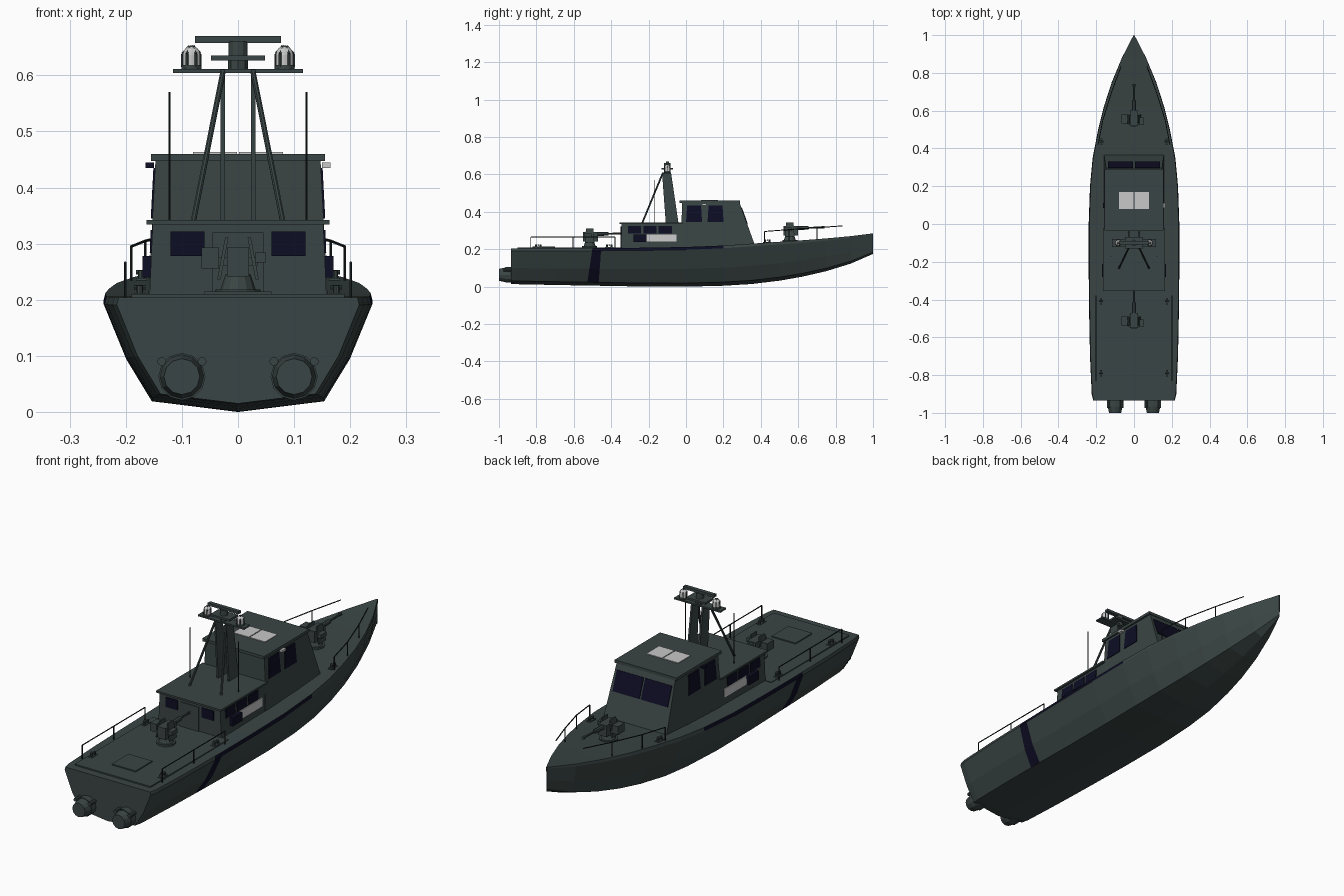
import bpy, bmesh, math
from mathutils import Vector, Matrix

if "Cube" in bpy.data.objects:
    bpy.data.objects.remove(bpy.data.objects["Cube"])


def material(name, rgb):
    m = bpy.data.materials.new(name)
    m.diffuse_color = (*rgb, 1)
    m.use_nodes = True
    m.node_tree.nodes["Principled BSDF"].inputs["Base Color"].default_value = m.diffuse_color
    return m


GREEN = material("dark_green_grey", (.042, .06, .058))
NAVY = material("navy_glass", (.004, .004, .018))
PALE = material("pale_grey", (.58, .58, .58))
BLACK = material("dark_rail", (.012, .016, .016))


def finish(name, bm, *mats):
    bmesh.ops.recalc_face_normals(bm, faces=bm.faces)
    me = bpy.data.meshes.new(name)
    bm.to_mesh(me)
    bm.free()
    ob = bpy.data.objects.new(name, me)
    bpy.context.collection.objects.link(ob)
    for m in mats:
        me.materials.append(m)
    return ob


def hull_of(name, pts, mat=GREEN):
    bm = bmesh.new()
    for p in pts:
        bm.verts.new(p)
    bmesh.ops.convex_hull(bm, input=bm.verts)
    bmesh.ops.dissolve_limit(bm, angle_limit=.01, verts=bm.verts, edges=bm.edges)
    return finish(name, bm, mat)


def box(name, x0, x1, y0, y1, z0, z1, mat=GREEN):
    return hull_of(name, [(x, y, z) for x in (x0, x1) for y in (y0, y1) for z in (z0, z1)], mat)


def plate(name, quad, off, mat):
    q = [Vector(p) for p in quad]
    o = Vector(off)
    return hull_of(name, [p - o for p in q] + [p + o for p in q], mat)


def rod(name, a, b, r, mat=GREEN, r2=None, n=8):
    a, b = Vector(a), Vector(b)
    d = b - a
    bm = bmesh.new()
    mx = Matrix.Translation((a + b) / 2) @ d.to_track_quat('Z', 'Y').to_matrix().to_4x4()
    bmesh.ops.create_cone(bm, cap_ends=True, segments=n, radius1=r,
                          radius2=r if r2 is None else r2, depth=d.length, matrix=mx)
    return finish(name, bm, mat)


# Hull lofted through stations: y, half width, keel z, sheer z, shear of the cut
stations = [(-.935, .216, .015, .204, 0), (-.9, .224, .013, .204, 0), (-.7, .233, .009, .205, 0),
            (-.53, .237, .006, .206, .03), (-.468, .238, .005, .206, .015), (-.25, .24, .001, .208, 0),
            (0, .24, 0, .212, 0), (.2, .233, .005, .22, 0), (.35, .219, .014, .23, 0),
            (.5, .19, .032, .24, 0), (.62, .16, .053, .248, 0), (.75, .118, .083, .258, 0),
            (.88, .064, .123, .27, 0), (1, .002, .175, .285, 0)]
profile = [(0, 0), (.64, .09), (.83, .45), (1, .93), (.985, 1)]
bm = bmesh.new()
rings = []
for y, w, k, s, sh in stations:
    half = [(w * u, y + sh * v, k + (s - k) * v) for u, v in profile]
    full = [(-x, a, z) for x, a, z in half[:0:-1]] + half
    rings.append([bm.verts.new(p) for p in full])
for i in range(len(rings) - 1):
    a, b = rings[i], rings[i + 1]
    for j in range(9):
        f = bm.faces.new((a[j], a[(j + 1) % 9], b[(j + 1) % 9], b[j]))
        band = i == 3 and j in (1, 2, 5, 6)
        line = 3 <= i <= 6 and j in (0, 7)
        f.material_index = int(band or line)
bm.faces.new(rings[0])
bm.faces.new(rings[-1])
finish("hull", bm, GREEN, NAVY)

# Aft deck and hatch
box("aft_deck_plate", -.19, .19, -.9, -.34, .2, .21)
box("aft_hatch", -.06, .06, -.82, -.7, .205, .215)

# Water jets
for s in (-1, 1):
    x = .1 * s
    rod("jet_housing", (x, -.92, .063), (x, -.965, .063), .042, n=12)
    rod("jet_nozzle", (x, -.96, .063), (x, -1, .063), .04, r2=.032, n=12)
    rod("jet_outlet", (x, -.99, .063), (x, -1, .063), .025, n=12)
    for d in (-.036, .036):
        rod("jet_lug", (x + d, -.93, .09), (x + d, -.975, .09), .008)

# Deckhouse and wheelhouse
hull_of("deckhouse", [(s * x, y, z) for s in (-1, 1) for y in (-.345, .02)
                      for x, z in ((.158, .2), (.152, .336))])
box("deckhouse_roof", -.163, .163, -.355, -.02, .334, .342)
hull_of("wheelhouse", [(s * x, y, z) for s in (-1, 1)
                       for x, y, z in ((.16, -.03, .2), (.16, .376, .2), (.147, -.02, .45), (.147, .286, .45))])
box("wheelhouse_roof", -.155, .155, -.035, .29, .447, .46)
for s in (-1, 1):
    box("roof_panel", *sorted((s * .002, s * .08)), .08, .17, .458, .463, PALE)


def side_window(name, s, y0, y1, z0, z1, lean, mat, house):
    def wx(z):
        return s * ((.158 - (z - .2) * .044) if house else (.16 - (z - .2) * .052))
    plate(name, [(wx(z0), y0, z0), (wx(z0), y1 + lean, z0), (wx(z1), y1, z1), (wx(z1), y0 + lean, z1)],
          (.003, 0, 0), mat)


for s in (-1, 1):
    for y0, y1 in ((0, .08), (.115, .195)):
        side_window("wheelhouse_window", s, y0, y1, .345, .435, .006, NAVY, False)
    for y0 in (-.31, -.228, -.146):
        side_window("deckhouse_window", s, y0, y0 + .07, .283, .324, 0, NAVY, True)
    side_window("side_board", s, -.21, -.05, .242, .28, 0, PALE, True)
    box("side_locker", *sorted((s * .15, s * .17)), -.28, -.212, .24, .278, NAVY)
    box("aft_window", *sorted((s * .06, s * .12)), -.349, -.343, .278, .322, NAVY)
    # Windscreen pane on the raked front
    plate("windscreen", [(s * x, .376 - (z - .2) * .36, z) for x in (.004, .138) for z in (.336, .422)],
          (0, .003, .001), NAVY)
    box("navigation_light", *sorted((s * .15, s * .165)), .085, .11, .435, .445, PALE if s > 0 else NAVY)
box("aft_door", -.045, .045, -.349, -.343, .21, .32)

# Mast
for s in (-1, 1):
    hull_of("mast_leg", [(s * x, y, z) for x in (.023, .031)
                         for y, z in ((-.108, .338), (-.04, .338), (-.128, .61), (-.08, .61))])
    rod("mast_strut", (s * .027, -.125, .605), (s * .08, -.235, .338), .005)
    rod("whip_antenna", (s * .122, -.17, .34), (s * .122, -.17, .57), .0018, BLACK, n=6)
    # Caged dome
    x = s * .083
    rod("dome_base", (x, -.1, .608), (x, -.1, .618), .018, n=12)
    bm = bmesh.new()
    bmesh.ops.create_uvsphere(bm, u_segments=12, v_segments=8, radius=.016)
    for v in bm.verts:
        v.co = Vector((x, -.1, .636)) + v.co * (1 if v.co.z > -.001 else 1.0)
        if v.co.z < .635:
            v.co = Vector((x + (v.co.x - x) * 1, v.co.y, v.co.z - .004))
    finish("dome", bm, PALE)
    rod("dome_body", (x, -.1, .617), (x, -.1, .636), .016, PALE, n=12)
    for k in range(6):
        c, d = math.cos(k * math.pi / 3) * .016, math.sin(k * math.pi / 3) * .016
        rod("dome_rib", (x + c, -.1 + d, .615), (x + c, -.1 + d, .638), .0025, n=5)
        rod("dome_rib_top", (x + c, -.1 + d, .638), (x + c * .2, -.1 + d * .2, .652), .0025, n=5)
box("mast_crossbar", -.116, .116, -.122, -.08, .604, .611)
rod("mast_post", (0, -.1, .605), (0, -.1, .628), .018, n=8)
box("mast_platform", -.048, .048, -.13, -.07, .626, .635)
rod("radar_motor", (0, -.1, .635), (0, -.1, .66), .017, n=12)
box("radar_bar", -.077, .077, -.108, -.09, .658, .67)


# Deck guns, both aimed forward
def gun(y, z, tip):
    rod("gun_base", (0, y, z), (0, y, z + .012), .04, n=16)
    rod("gun_pedestal", (0, y, z + .01), (0, y, z + .04), .032, r2=.022, n=12)
    box("gun_body", -.02, .02, y - .035, y + .045, z + .035, z + .087)
    box("gun_ammo_box", -.065, -.034, y - .022, y + .025, z + .05, z + .087)
    box("gun_bracket", -.036, .036, y - .012, y + .012, z + .055, z + .07)
    for s in (-1, 1):
        plate("gun_cheek", [(s * .034, y - .025, z + .03), (s * .034, y + .025, z + .03),
                            (s * .02, y + .02, z + .105), (s * .02, y - .02, z + .105)], (.003, 0, 0), GREEN)
    box("gun_sight", .03, .05, y - .03, y + .01, z + .06, z + .078)
    rod("gun_sleeve", (0, y + .04, z + .075), (0, y + .1, z + .077), .01)
    rod("gun_barrel", (0, y + .09, z + .077), (0, tip, z + .079), .0045)
    rod("gun_muzzle", (0, tip - .015, z + .079), (0, tip, z + .079), .007)


gun(.555, .238, .74)
gun(-.515, .206, -.335)

# Rails and cleats
bow_rail = [(.19, .42, .295, .232), (.165, .55, .305, .24), (.118, .7, .315, .25), (.068, .835, .325, .262)]
for s in (-1, 1):
    for i, (x, y, z, d) in enumerate(bow_rail):
        if i < 3:
            rod("bow_rail_post", (s * x, y, d), (s * x, y, z), .0025, BLACK, n=6)
            n = bow_rail[i + 1]
            rod("bow_rail", (s * x, y, z), (s * n[0], n[1], n[2]), .0025, BLACK, n=6)
    rod("stern_rail", (s * .201, -.83, .266), (s * .201, -.38, .266), .0025, BLACK, n=6)
    for y in (-.83, -.605, -.38):
        rod("stern_rail_post", (s * .201, y, .203), (s * .201, y, .266), .0025, BLACK, n=6)
    for x, y, z in ((.175, -.79, .205), (.175, -.41, .205), (.172, .435, .232)):
        for d in (-.012, .012):
            rod("cleat_post", (s * x, y + d, z), (s * x, y + d, z + .02), .006)
        box("cleat_foot", s * x - .01, s * x + .01, y - .022, y + .022, z, z + .007)
        rod("cleat_bar", (s * x - .01, y, z + .017), (s * x + .01, y, z + .017), .004)
